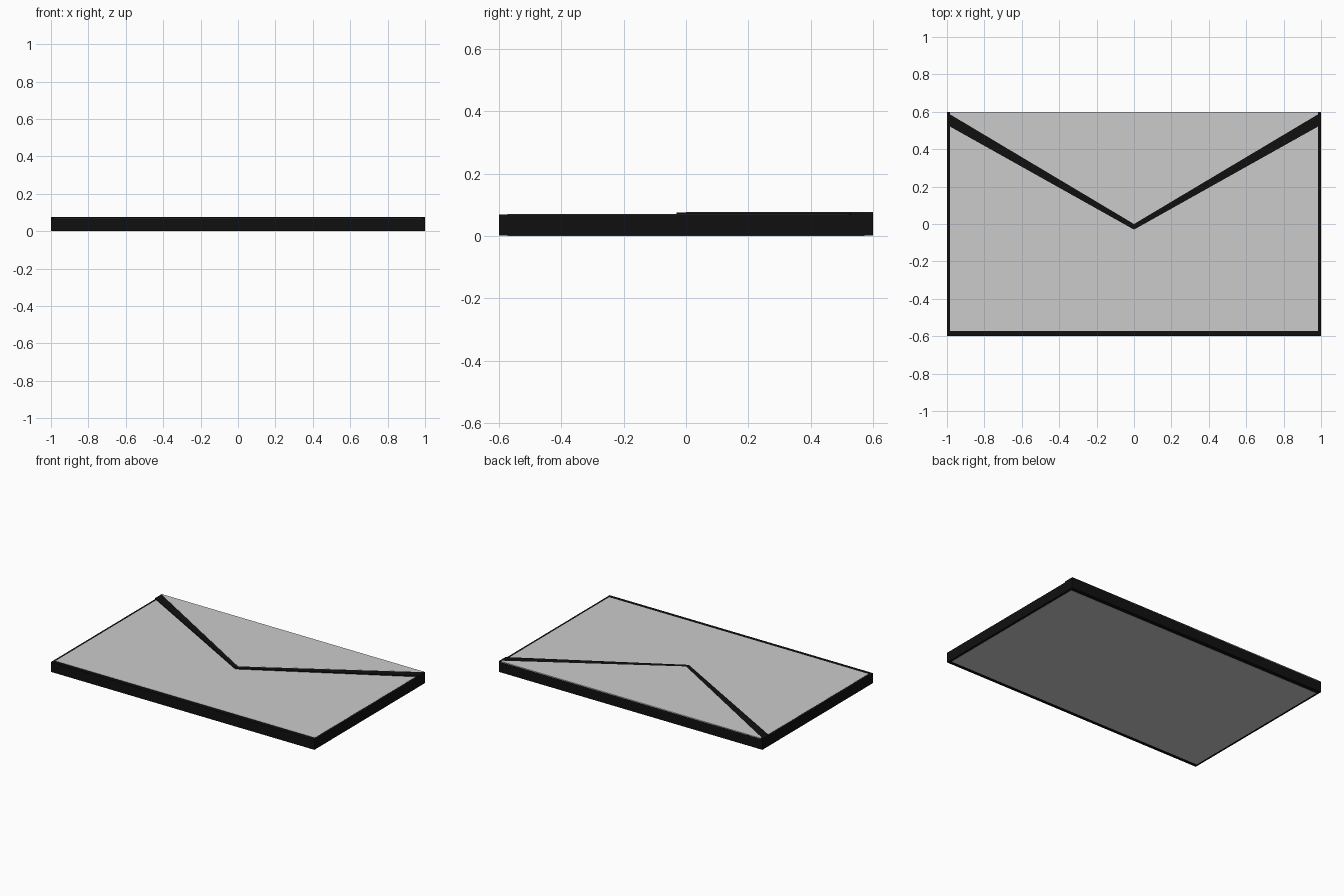
import bpy, bmesh

if "Cube" in bpy.data.objects:
    bpy.data.objects.remove(bpy.data.objects["Cube"])


def prism(name, outline, z0, z1, mat=None):
    """Extrude a flat outline from z0 up to z1."""
    bm = bmesh.new()
    face = bm.faces.new([bm.verts.new((x, y, z0)) for x, y in outline])
    res = bmesh.ops.extrude_face_region(bm, geom=[face])
    top = [v for v in res["geom"] if isinstance(v, bmesh.types.BMVert)]
    bmesh.ops.translate(bm, verts=top, vec=(0, 0, z1 - z0))
    bmesh.ops.recalc_face_normals(bm, faces=bm.faces)
    me = bpy.data.meshes.new(name)
    bm.to_mesh(me)
    bm.free()
    if mat:
        me.materials.append(mat)
    ob = bpy.data.objects.new(name, me)
    bpy.context.collection.objects.link(ob)
    return ob


def rect(hx, hy):
    return [(-hx, -hy), (hx, -hy), (hx, hy), (-hx, hy)]


def flap(hx, side_y, tip_y):
    return [(-hx, 0.6), (-hx, side_y), (0, tip_y), (hx, side_y), (hx, 0.6)]


black = bpy.data.materials.new("black_edge")
black.diffuse_color = (0.005, 0.005, 0.005, 1)
black.use_nodes = True
black.node_tree.nodes["Principled BSDF"].inputs["Base Color"].default_value = black.diffuse_color

# Envelope body: black frame with a grey paper panel showing on both faces
prism("envelope_frame", rect(1.0, 0.6), 0.001, 0.069, black)
prism("paper_panel", rect(0.985, 0.573), 0.0, 0.07)

# Closed flap: black border with grey paper on top
prism("flap_border", flap(1.0, 0.53, -0.03), 0.069, 0.076, black)
prism("flap_paper", flap(0.985, 0.587, 0.0), 0.072, 0.077)
